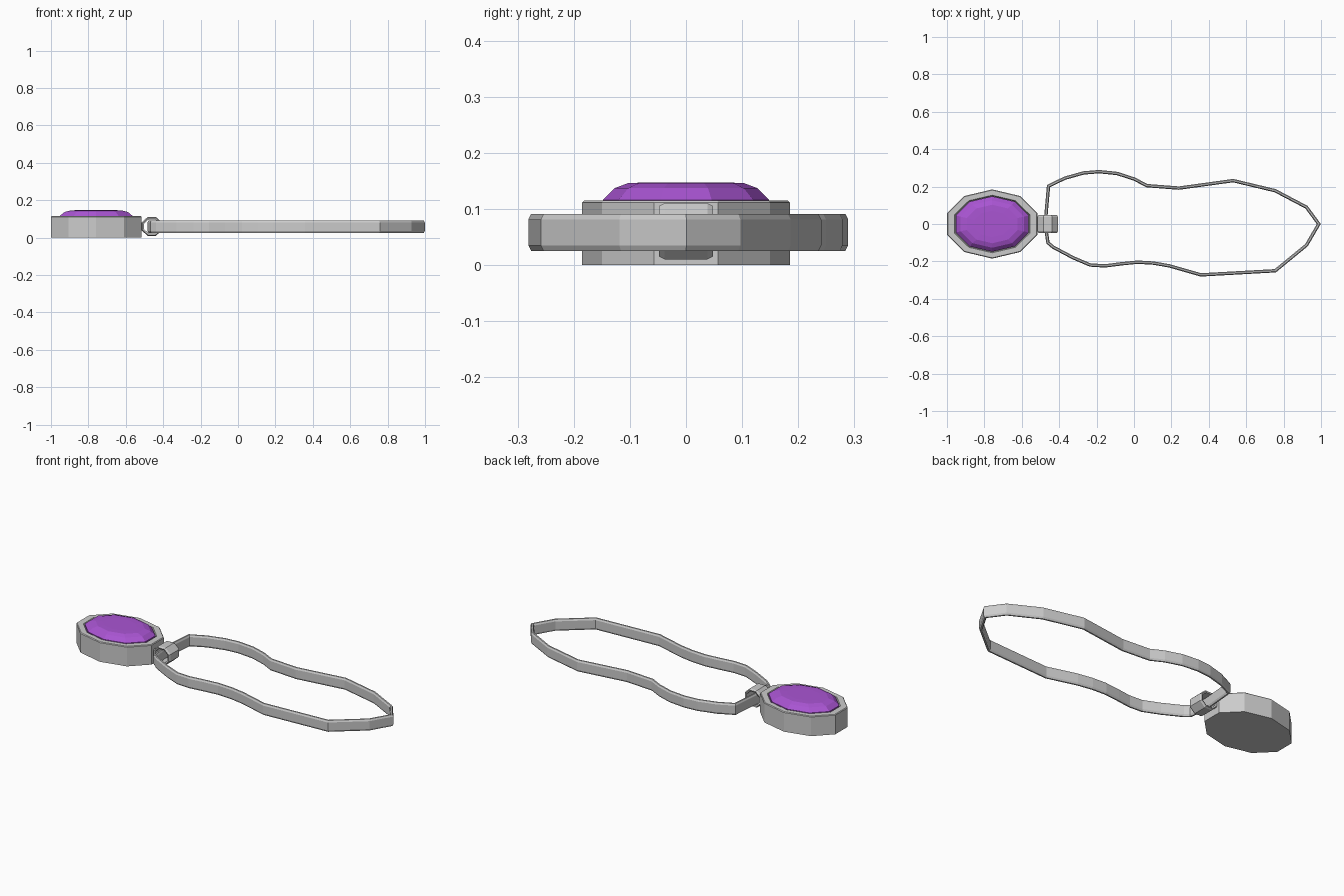
import bpy, bmesh, math
from mathutils import Vector

if "Cube" in bpy.data.objects:
    bpy.data.objects.remove(bpy.data.objects["Cube"])


def loft(name, rings, closed=False, material=None):
    """Skin a list of equal-length vertex rings into one mesh."""
    bm = bmesh.new()
    vs = [[bm.verts.new(p) for p in r] for r in rings]
    n, count = len(vs[0]), len(vs)
    for i in range(count if closed else count - 1):
        a, b = vs[i], vs[(i + 1) % count]
        for j in range(n):
            k = (j + 1) % n
            bm.faces.new((a[j], a[k], b[k], b[j]))
    if not closed:
        bm.faces.new(vs[0][::-1])
        bm.faces.new(vs[-1])
    bmesh.ops.recalc_face_normals(bm, faces=bm.faces)
    mesh = bpy.data.meshes.new(name)
    bm.to_mesh(mesh)
    bm.free()
    ob = bpy.data.objects.new(name, mesh)
    bpy.context.collection.objects.link(ob)
    if material:
        mesh.materials.append(material)
    return ob


def decagon(rx, ry, z):
    """Oval ten-sided ring around the pendant centre."""
    angles = [math.radians(18 + 36 * i) for i in range(10)]
    return [(-0.758 + rx * math.cos(a), ry * math.sin(a), z) for a in angles]


# Pendant setting: straight walls, flat rim and a shallow recess
loft("pendant_setting", [
    decagon(0.254, 0.185, 0.0), decagon(0.254, 0.185, 0.111),
    decagon(0.250, 0.181, 0.115), decagon(0.213, 0.154, 0.115),
    decagon(0.207, 0.149, 0.100)])

# Faceted purple gem
purple = bpy.data.materials.new("purple_gem")
purple.diffuse_color = (0.40, 0.09, 0.65, 1)
purple.use_nodes = True
purple.node_tree.nodes["Principled BSDF"].inputs["Base Color"].default_value = purple.diffuse_color
loft("gem", [
    decagon(0.205, 0.147, 0.098), decagon(0.205, 0.148, 0.116),
    decagon(0.178, 0.127, 0.137), decagon(0.143, 0.103, 0.146),
    decagon(0.10, 0.07, 0.147)], material=purple)

# Connecting link: octagonal band turned about the y axis
link_section = [(0.044, -0.045), (0.053, -0.048), (0.059, -0.038),
                (0.059, 0.038), (0.053, 0.048), (0.044, 0.045)]
link_rings = []
for i in range(8):
    a = math.radians(22.5 + 45 * i)
    link_rings.append([(-0.461 + r * math.cos(a), y, 0.06 + 0.92 * r * math.sin(a))
                       for r, y in link_section])
loft("connecting_link", link_rings, closed=True)

# Cord: flat chamfered band swept with mitred corners around a closed path
path = [(-0.475, 0), (-0.457, 0.203), (-0.37, 0.245), (-0.27, 0.273),
        (-0.187, 0.28), (-0.09, 0.27), (0, 0.241), (0.07, 0.205),
        (0.24, 0.192), (0.53, 0.232), (0.755, 0.178), (0.922, 0.09),
        (0.988, 0), (0.922, -0.113), (0.755, -0.25), (0.358, -0.272),
        (0.19, -0.224), (0.105, -0.209), (0.02, -0.204), (-0.07, -0.213), (-0.155, -0.224),
        (-0.235, -0.219), (-0.326, -0.18), (-0.433, -0.123), (-0.46, -0.1)]
cord_section = [(0.009, -0.023), (0.009, 0.023), (0.004, 0.033),
                (-0.004, 0.033), (-0.009, 0.023), (-0.009, -0.023),
                (-0.004, -0.033), (0.004, -0.033)]
pts = [Vector(p) for p in path]
cord_rings = []
for i, p in enumerate(pts):
    d1 = (p - pts[i - 1]).normalized()
    d2 = (pts[(i + 1) % len(pts)] - p).normalized()
    t = (d1 + d2).normalized()
    side = Vector((-t.y, t.x)) / max(0.5, t.dot(d1))
    cord_rings.append([(p.x + side.x * s, p.y + side.y * s, 0.058 + h)
                       for s, h in cord_section])
loft("cord", cord_rings, closed=True)
